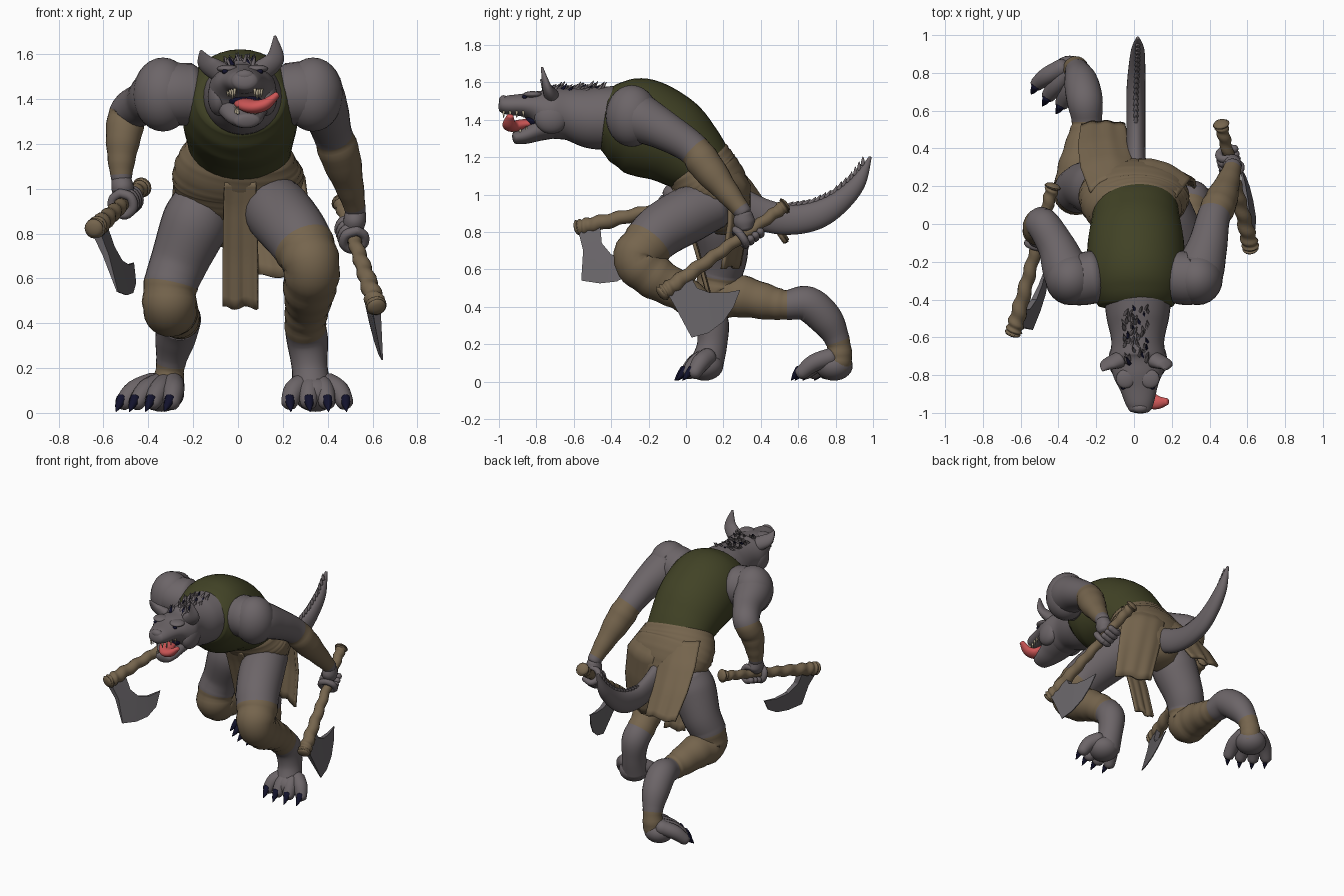
import bpy, bmesh, math, random
from mathutils import Vector, Matrix

if "Cube" in bpy.data.objects:
    bpy.data.objects.remove(bpy.data.objects["Cube"])

random.seed(4)


def mat(name, r, g, b):
    m = bpy.data.materials.new(name)
    m.diffuse_color = (r, g, b, 1)
    m.use_nodes = True
    m.node_tree.nodes["Principled BSDF"].inputs["Base Color"].default_value = m.diffuse_color
    return m


GREY = mat("grey hide", .150, .130, .138)
TAN = mat("tan leather", .180, .130, .075)
OLIVE = mat("olive cloth", .053, .055, .019)
RED = mat("red tongue", .62, .095, .095)
NAVY = mat("dark claw", .006, .006, .025)
CREAM = mat("cream tooth", .50, .43, .30)
STEEL = mat("steel blade", .140, .130, .140)


def finish(name, bm, mats):
    bmesh.ops.recalc_face_normals(bm, faces=bm.faces)
    me = bpy.data.meshes.new(name)
    bm.to_mesh(me)
    bm.free()
    for m in mats:
        me.materials.append(m)
    me.polygons.foreach_set("use_smooth", [True] * len(me.polygons))
    ob = bpy.data.objects.new(name, me)
    bpy.context.collection.objects.link(ob)
    return ob


def tube(name, pts, mats, bands=((0, 0),), sides=24, steps=6, bulge=.4, ripple=0, freq=9, spiral=0):
    """Smooth sweep through (x, y, z, radius[, second radius]); bands = (start point, material)."""
    P = [tuple(p) if len(p) == 5 else (*p, p[3]) for p in pts]
    n, S = len(P), []
    for i in range(n - 1):
        a, b, c, d = P[max(i - 1, 0)], P[i], P[i + 1], P[min(i + 2, n - 1)]
        for k in range(steps + (i == n - 2)):
            t = k / steps
            v = [.5 * (2 * q + (r - p) * t + (2 * p - 5 * q + 4 * r - s) * t * t
                       + (3 * q - p - 3 * r + s) * t ** 3) for p, q, r, s in zip(a, b, c, d)]
            S.append((Vector(v[:3]), max(v[3], .001), max(v[4], .001), i + t))

    def slot(t):
        return [m for s, m in bands if t >= s - 1e-6][-1]
    # frames carried along the path
    T = [(S[min(i + 1, len(S) - 1)][0] - S[max(i - 1, 0)][0]).normalized() for i in range(len(S))]
    ref = Vector((1, 0, 0)) if abs(T[0].x) < .85 else Vector((0, 0, 1))
    rings = []
    for i, (c, ra, rb, t) in enumerate(S):
        ref = (ref - T[i] * ref.dot(T[i])).normalized()
        rings.append((c, ra, rb, t, ref.copy(), T[i].cross(ref)))
    caps = [(math.sin(a), math.cos(a)) for a in (.5, 1.0, 1.4)]

    def cap(end, sign):
        c, ra, rb, t, u, v = rings[end]
        return [(c + T[end] * sign * s * bulge * min(ra, rb), ra * k, rb * k, t, u, v) for s, k in caps]
    rings = cap(0, -1)[::-1] + rings + cap(-1, 1)
    bm = bmesh.new()
    rows = []
    for c, ra, rb, t, u, v in rings:
        row = []
        for j in range(sides):
            a = 2 * math.pi * j / sides
            k = 1 + (ripple * math.sin(freq * t + spiral * a) if mats[slot(t)] is TAN else 0)
            row.append(bm.verts.new(c + u * ra * k * math.cos(a) + v * rb * k * math.sin(a)))
        rows.append(row)
    for i in range(len(rows) - 1):
        m = slot((rings[i][3] + rings[i + 1][3]) / 2)
        for j in range(sides):
            k = (j + 1) % sides
            bm.faces.new((rows[i][j], rows[i][k], rows[i + 1][k], rows[i + 1][j])).material_index = m
    bm.faces.new(rows[0]).material_index = slot(0)
    bm.faces.new(rows[-1]).material_index = slot(n)
    return finish(name, bm, mats)


def ball(name, c, r, m, rot=0):
    bm = bmesh.new()
    M = Matrix.Translation(c) @ Matrix.Rotation(rot, 4, 'Z') @ Matrix.Diagonal((*r, 1))
    bmesh.ops.create_uvsphere(bm, u_segments=24, v_segments=14, radius=1, matrix=M)
    return finish(name, bm, [m])


def spike(name, a, b, r, m, sides=6):
    a, b = Vector(a), Vector(b)
    return tube(name, [(*a, r), (*a.lerp(b, .55), r * .65), (*b, .002)], [m], sides=sides, steps=2)


def panel(name, rows, bow, slope=0):
    """Hanging cloth: rows of (x, y, z, half width), curved round the hips and lightly folded."""
    bm = bmesh.new()
    grid, N = [], 20
    for i in range(len(rows) - 1):
        for k in range(5 if i < len(rows) - 2 else 6):
            x, y, z, w = [p + (q - p) * k / 5 for p, q in zip(rows[i], rows[i + 1])]
            f = (i + k / 5) / (len(rows) - 1)
            grid.append([bm.verts.new((x + u * w, y - bow * (1 - .8 * f) * u * u - slope * u
                                       + .004 * f * math.sin(9 * u), z + .008 * f * math.sin(5 * u)))
                         for u in [2 * j / N - 1 for j in range(N + 1)]])
    for a, b in zip(grid, grid[1:]):
        for j in range(N):
            bm.faces.new((a[j], a[j + 1], b[j + 1], b[j]))
    s = finish(name, bm, [TAN]).modifiers.new("thickness", 'SOLIDIFY')
    s.thickness, s.offset = .018, 0


# Torso in olive cloth, with tan hips
tube("tunic", [(.01, -.432, 1.40, .20, .165), (.01, -.365, 1.39, .24, .22), (.01, -.25, 1.365, .26, .26),
               (.01, -.10, 1.30, .255, .245), (.01, .02, 1.21, .235, .205), (.01, .11, 1.13, .22, .165)],
     [OLIVE], sides=36, bulge=.08)
tube("hip_wrap", [(.01, .06, 1.17, .24, .185), (0, .105, 1.10, .28, .19), (0, .16, 1.03, .29, .18),
                  (0, .21, .93, .24, .15), (0, .24, .83, .13, .10)], [TAN], sides=36, ripple=.012, freq=14)
panel("front_flap", [(.01, -.055, 1.03, .07), (.01, -.01, .92, .075), (.01, .06, .7, .078), (.01, .12, .47, .078)], .01)
panel("back_flap_left", [(-.11, .235, 1.19, .12), (-.14, .345, 1.06, .14), (-.16, .44, .92, .135),
                         (-.165, .54, .75, .115)], .07)
panel("back_flap_right", [(.11, .235, 1.19, .11), (.16, .32, 1.05, .135), (.19, .30, .85, .13),
                          (.21, .25, .61, .115)], .05, .05)

# Legs: right one forward, left one stretched back, with wrapped knees
tube("right_leg", [(.14, .16, .95, .13), (.18, .02, .895, .15), (.25, -.13, .81, .145), (.30, -.21, .73, .135),
                   (.33, -.265, .65, .125), (.32, -.17, .56, .118), (.31, -.03, .48, .10), (.30, .07, .40, .092),
                   (.31, .135, .32, .092), (.32, .14, .20, .08), (.33, .11, .09, .09)],
     [GREY, TAN], ((0, 0), (2.8, 1), (7.3, 0)), ripple=.025)
tube("left_leg", [(-.15, .20, .95, .13), (-.19, .19, .85, .15), (-.26, .20, .68, .13), (-.30, .18, .57, .12),
                  (-.305, .18, .47, .12), (-.29, .30, .455, .112), (-.26, .46, .42, .09), (-.25, .54, .41, .08),
                  (-.26, .65, .415, .095), (-.28, .75, .33, .09), (-.30, .81, .22, .065), (-.31, .82, .13, .068),
                  (-.31, .81, .07, .06)], [GREY, TAN], ((0, 0), (3, 1), (7, 0), (10, 1)), ripple=.025)


# Feet with four clawed toes each
def foot(name, x, y, ang, reach):
    c, d = Vector((x, y, 0)), Vector((math.cos(ang), math.sin(ang), 0))
    s, up = Vector((-d.y, d.x, 0)), Vector((0, 0, 1))
    ball(name + "_pad", c + d * .01 + up * .085, (.10, .10, .08), GREY, ang)
    for i in (-1.5, -.5, .5, 1.5):
        L = reach - .012 * i * i
        end = c + d * L + s * .083 * i
        tube(name + "_toe", [(*(c + s * .035 * i + up * .13), .05), (*(c + d * L * .55 + s * .066 * i + up * .10), .048),
                             (*(end + up * .047), .038)], [GREY], sides=14, steps=4, bulge=.8)
        spike(name + "_claw", end + d * .012 + up * .065, end + d * .065 + up * .006, .025, NAVY, 8)


foot("right_foot", .345, .11, math.radians(-84), .105)
foot("left_foot", -.335, .80, math.radians(-120), .165)

# Arms with wrapped forearms
ARMS = {"right": [(.22, -.28, 1.42, .14), (.325, -.275, 1.42, .14), (.385, -.13, 1.35, .108), (.42, .03, 1.25, .088),
                  (.455, .11, 1.15, .09), (.50, .23, 1.0, .062), (.525, .31, .90, .045)],
        "left": [(-.21, -.28, 1.42, .14), (-.335, -.28, 1.42, .135), (-.41, -.12, 1.385, .10), (-.485, 0, 1.34, .088),
                 (-.51, -.03, 1.24, .08), (-.52, -.05, 1.12, .06), (-.52, -.06, 1.04, .045)]}
AXES = {"right": ((.46, .53, .94), (.62, -.13, .47)), "left": ((-.43, .20, 1.005), (-.64, -.58, .82))}
GRIP = {"right": .30, "left": .34}
for side, pts in ARMS.items():
    sx = 1 if side == "right" else -1
    tube(side + "_arm", pts, [GREY, TAN], ((0, 0), (3.2, 1), (5.6, 0)), ripple=.02)
    ball(side + "_shoulder", (sx * .335, -.29, 1.42), (.135, .14, .165), GREY)
    # Axe handle bound with cord
    a, b = map(Vector, AXES[side])
    ax = (b - a).normalized()
    tube(side + "_axe_handle", [(*a.lerp(b, t), r) for t, r in
                                ((0, .042), (.05, .034), (.3, .03), (.6, .035), (.9, .042), (1, .042))],
         [TAN], sides=16, steps=16, ripple=.11, freq=15, spiral=1)
    # Fist: palm, curled fingers and thumb round the handle
    c, wrist = a.lerp(b, GRIP[side]), Vector(pts[-1][:3])
    p = wrist - c
    p = (p - ax * p.dot(ax)).normalized()
    q = ax.cross(p) * sx
    tube(side + "_palm", [(*wrist, .045), (*wrist.lerp(c + p * .04, .6), .05, .058), (*(c + p * .03), .045)], [GREY])
    for i in range(5):
        off, sg = (.033 * (i - 1.5), 1) if i < 4 else (.05, -1)
        arc = [math.radians(g) * sg for g in ((0, 60, 120, 180, 240) if i < 4 else (0, 50, 100, 140))]
        tube(side + "_finger", [(*(c + ax * off + (p * math.cos(g) + q * math.sin(g)) * .05), .021) for g in arc],
             [GREY], sides=10, steps=4, bulge=.9)


# Axe blades: outline in y, z with thin cutting edge, hanging in the plane of the handle
def blade(side, outline, lean):
    a, b = map(Vector, AXES[side])
    bm = bmesh.new()
    sheets = [[], []]
    for y, z, h in outline:
        on = a + (b - a) * ((y - a.y) / (b.y - a.y))
        for s in (0, 1):
            sheets[s].append(bm.verts.new((on.x + lean * max(0, on.z - z) + (2 * s - 1) * h, y, z)))
    faces = [bm.faces.new(s) for s in sheets]
    for i in range(len(outline)):
        k = (i + 1) % len(outline)
        bm.faces.new((sheets[0][i], sheets[0][k], sheets[1][k], sheets[1][i]))
    bmesh.ops.triangulate(bm, faces=faces)
    ob = finish(side + "_axe_blade", bm, [STEEL])
    bpy.context.view_layer.objects.active = ob
    ob.select_set(True)
    bpy.ops.object.shade_smooth_by_angle(angle=.5)
    ob.select_set(False)


blade("right", [(-.11, .49, .02), (-.05, .385, .014), (.03, .235, .003), (.12, .26, .003), (.20, .32, .003),
                (.255, .40, .003), (.29, .49, .003), (.21, .475, .01), (.13, .475, .014), (.06, .50, .018),
                (.02, .57, .02)], .18)
blade("left", [(-.58, .82, .02), (-.55, .70, .014), (-.56, .54, .003), (-.46, .525, .003), (-.37, .535, .003),
               (-.29, .58, .003), (-.23, .67, .003), (-.32, .66, .01), (-.40, .68, .014), (-.45, .74, .018),
               (-.46, .85, .02)], .34)

# Head, jaw, brow and cheeks
tube("neck_and_head", [(.02, -.38, 1.41, .18, .17), (.02, -.50, 1.41, .165, .165), (.02, -.62, 1.43, .14, .14),
                       (.02, -.72, 1.44, .15, .135), (.02, -.80, 1.468, .13, .09), (.025, -.87, 1.478, .10, .062),
                       (.03, -.95, 1.478, .075, .052), (.03, -.985, 1.482, .058, .042)], [GREY], sides=32)
tube("lower_jaw", [(.02, -.70, 1.38, .125, .08), (.025, -.79, 1.345, .105, .06), (.035, -.86, 1.315, .08, .045),
                   (.04, -.915, 1.302, .058, .032)], [GREY], sides=24)
ball("nose", (.03, -.975, 1.505), (.042, .025, .026), GREY)
ball("throat_of_mouth", (.03, -.80, 1.395), (.075, .06, .045), NAVY)
for s in (-1, 1):
    ball("cheek", (.02 + s * .105, -.72, 1.41), (.05, .09, .085), GREY)
    ball("brow", (.02 + s * .065, -.82, 1.535), (.05, .05, .018), GREY)
    ball("eye", (.02 + s * .078, -.862, 1.522), (.014, .014, .011), NAVY)
    for i in range(4):
        y = -.975 + .035 * i
        x = s * (.045 + .01 * i)
        spike("upper_tooth", (.03 + x, y, 1.445), (.03 + x, y, 1.41 - .012 * (i == 1)), .008, CREAM)
        spike("lower_tooth", (.038 + x * .85, y + .055, 1.335), (.038 + x * .85, y + .05, 1.365), .008, CREAM)
tube("tongue", [(.03, -.79, 1.385, .05, .02), (.04, -.87, 1.375, .052, .028), (.075, -.925, 1.365, .047, .03),
                (.125, -.945, 1.378, .036, .026), (.175, -.94, 1.42, .018, .014)], [RED])
for name, base, mid, tip in (("right_ear", (.11, -.72, 1.53), (.165, -.745, 1.58), (.165, -.77, 1.68)),
                             ("left_ear", (-.08, -.72, 1.52), (-.14, -.745, 1.56), (-.165, -.775, 1.615))):
    tube(name, [(*base, .05, .04), (*mid, .042, .024), (*tip, .006, .006)], [GREY], sides=16)

# Mane on the neck
for i in range(50):
    y, x = -.74 + .28 * (i / 49), random.uniform(-.055, .075)
    z = 1.555 + .03 * max(0, y + .62) - (x - .01) ** 2 * 3
    spike("mane_tuft", (x, y, z), (x + random.uniform(-.02, .02), y + .035, z + random.uniform(.025, .05)),
          .012, NAVY if i % 6 == 0 else GREY, 5)

# Tail with bristles on its upper edge
TAIL = [(.01, .28, .96, .055, .08), (.01, .42, .89, .05, .085), (.01, .56, .865, .05, .08), (.01, .70, .89, .05, .075),
        (.015, .82, .96, .045, .06), (.02, .92, 1.065, .035, .042), (.02, .985, 1.20, .008, .008)]
tube("tail", TAIL, [GREY])
for i in range(18):
    k = 2 + i * 3.7 / 17
    j, f = int(k), k % 1
    a, b = TAIL[j], TAIL[j + 1]
    c = Vector(a[:3]).lerp(Vector(b[:3]), f)
    t = (Vector(b[:3]) - Vector(a[:3])).normalized()
    nrm = Vector((0, -t.z, t.y))
    root = c + nrm * (a[4] + (b[4] - a[4]) * f) * .9
    spike("tail_bristle", root - t * .01, root + nrm * .02 + t * .03, .015, GREY, 6)
